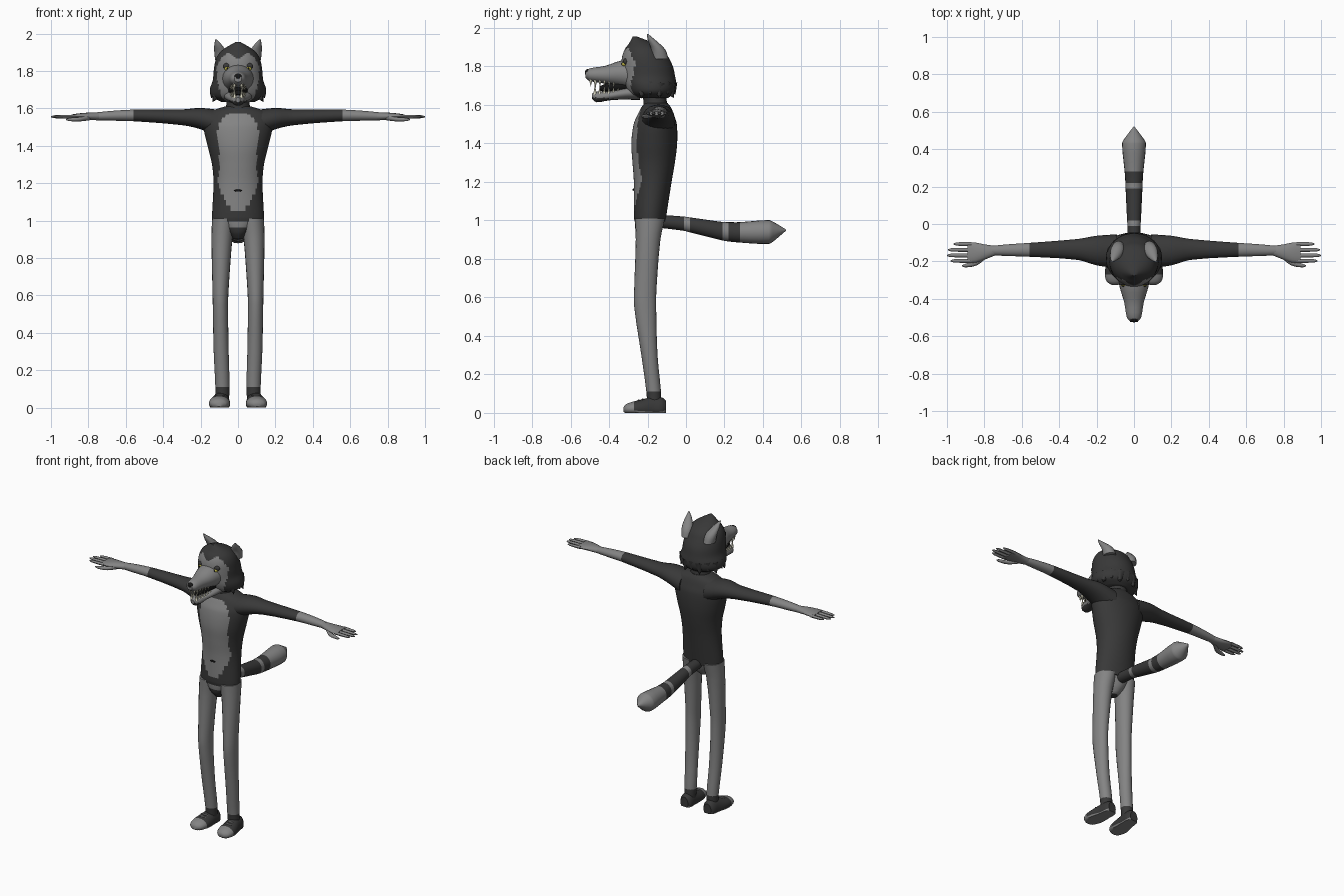
import bpy, bmesh, math
from mathutils import Vector, Matrix


def material(name, rgb):
    m = bpy.data.materials.new(name)
    m.diffuse_color = (*rgb, 1)
    return m


DARK = material("dark grey fur", (0.04, 0.04, 0.04))
LIGHT = material("light grey fur", (0.23, 0.23, 0.23))
BLACK = material("black", (0.008, 0.008, 0.008))
CREAM = material("cream teeth", (0.72, 0.70, 0.55))
YELLOW = material("yellow eyes", (0.50, 0.45, 0.06))


def finish(name, bm, mats, rule=None):
    bmesh.ops.recalc_face_normals(bm, faces=bm.faces)
    for f in bm.faces:
        f.material_index = int(rule(f.calc_center_median())) if rule else 0
    me = bpy.data.meshes.new(name)
    bm.to_mesh(me)
    bm.free()
    for m in mats:
        me.materials.append(m)
    ob = bpy.data.objects.new(name, me)
    bpy.context.collection.objects.link(ob)
    bpy.context.view_layer.objects.active = ob
    ob.select_set(True)
    bpy.ops.object.shade_smooth_by_angle(angle=math.radians(45))
    ob.select_set(False)


def refine(rings, sub):
    """Smoothly interpolate rings (t, a, b, ra, rb) along t."""
    n, out = len(rings), []

    def slope(i, k):
        p, q = rings[max(i - 1, 0)], rings[min(i + 1, n - 1)]
        return (q[k] - p[k]) / (q[0] - p[0])
    for i in range(n - 1):
        p, q = rings[i], rings[i + 1]
        h = q[0] - p[0]
        for s in range(sub):
            u = s / sub
            v = [p[0] + h * u]
            for k in range(1, 5):
                v.append((2*u**3 - 3*u*u + 1) * p[k] + (u**3 - 2*u*u + u) * h * slope(i, k)
                         + (3*u*u - 2*u**3) * q[k] + (u**3 - u*u) * h * slope(i + 1, k))
            out.append(v)
    return out + [rings[-1]]


def loft(name, axis, rings, mats, rule=None, sides=16, sub=3, mirror=1, floor=None):
    bm, loops = bmesh.new(), []
    for t, a, b, ra, rb in refine(rings, sub):
        loop = []
        for i in range(sides):
            w = 2 * math.pi * i / sides
            p, q = a + ra * math.cos(w), b + rb * math.sin(w)
            co = {"x": (t, p, q), "y": (p, t, q), "z": (p, q, t)}[axis]
            z = co[2] if floor is None else max(co[2], floor)
            loop.append(bm.verts.new((co[0] * mirror, co[1], z)))
        loops.append(loop)
    for l0, l1 in zip(loops, loops[1:]):
        for i in range(sides):
            j = (i + 1) % sides
            bm.faces.new((l0[i], l0[j], l1[j], l1[i]))
    bm.faces.new(loops[0])
    bm.faces.new(loops[-1])
    finish(name, bm, mats, rule)


def ball(name, loc, size, mat):
    bm = bmesh.new()
    bmesh.ops.create_uvsphere(bm, u_segments=14, v_segments=8, radius=1,
                              matrix=Matrix.Translation(loc) @ Matrix.Diagonal((*size, 1)))
    finish(name, bm, [mat])


def spikes(name, items, mat):
    """Cones from base to tip, joined as one part."""
    bm = bmesh.new()
    for base, tip, r in items:
        base, tip = Vector(base), Vector(tip)
        d = tip - base
        rot = d.to_track_quat("Z", "Y").to_matrix().to_4x4()
        bmesh.ops.create_cone(bm, cap_ends=True, segments=8, radius1=r, radius2=0.0005,
                              depth=d.length, matrix=Matrix.Translation((base + tip) / 2) @ rot)
    finish(name, bm, [mat])


def profile(x, pts):
    """Piecewise linear lookup."""
    for (x0, y0), (x1, y1) in zip(pts, pts[1:]):
        if x0 <= x <= x1:
            return y0 + (y1 - y0) * (x - x0) / (x1 - x0)
    return -1


# torso with light belly
BELLY = [(1.04, 0.02), (1.08, 0.055), (1.13, 0.08), (1.22, 0.112), (1.27, 0.098),
         (1.35, 0.10), (1.47, 0.115), (1.53, 0.095), (1.575, 0.05)]
loft("torso", "z", [(0.995, 0, -0.187, 0.137, 0.080), (1.02, 0, -0.187, 0.139, 0.084),
                    (1.20, 0, -0.173, 0.131, 0.098), (1.30, 0, -0.168, 0.139, 0.110),
                    (1.40, 0, -0.165, 0.163, 0.119), (1.50, 0, -0.160, 0.185, 0.112),
                    (1.55, 0, -0.157, 0.182, 0.094), (1.585, 0, -0.155, 0.145, 0.078),
                    (1.61, 0, -0.155, 0.07, 0.06)], [DARK, LIGHT],
     lambda c: c.y < -0.19 and abs(c.x) < profile(c.z, BELLY), sides=64, sub=6)
ball("navel", (0, -0.2735, 1.16), (0.022, 0.004, 0.006), BLACK)
loft("neck", "z", [(1.56, 0, -0.16, 0.085, 0.07), (1.62, 0, -0.16, 0.062, 0.06),
                   (1.72, 0, -0.18, 0.07, 0.07)], [DARK])
loft("pelvis", "z", [(0.90, 0, -0.20, 0.025, 0.03), (0.94, 0, -0.195, 0.06, 0.065),
                     (1.01, 0, -0.187, 0.12, 0.08)], [LIGHT, DARK],
     lambda c: c.z < 0.955 and c.y < -0.2, sides=24)

for s, side in ((1, "right"), (-1, "left")):
    # arms and hands
    loft(side + "_arm", "x", [(0.09, -0.145, 1.515, 0.09, 0.075), (0.20, -0.142, 1.545, 0.079, 0.057),
                              (0.30, -0.136, 1.552, 0.056, 0.042), (0.56, -0.138, 1.562, 0.037, 0.031),
                              (0.68, -0.14, 1.56, 0.031, 0.026), (0.76, -0.142, 1.557, 0.025, 0.021)],
         [DARK, LIGHT], lambda c: abs(c.x) > 0.56, sides=20, mirror=s)
    loft(side + "_palm", "x", [(0.74, -0.142, 1.557, 0.025, 0.021), (0.80, -0.150, 1.557, 0.041, 0.020),
                               (0.85, -0.153, 1.557, 0.054, 0.016), (0.89, -0.153, 1.556, 0.052, 0.011)],
         [LIGHT], mirror=s)
    for i, (y, tip) in enumerate([(-0.107, 0.965), (-0.138, 0.995), (-0.168, 1.0), (-0.197, 0.98)]):
        loft(f"{side}_finger_{i + 1}", "x", [(0.87, y, 1.556, 0.011, 0.010), (tip - 0.02, y, 1.555, 0.009, 0.008),
                                             (tip, y, 1.555, 0.003, 0.003)], [LIGHT], sides=8, mirror=s)
    loft(side + "_thumb", "x", [(0.79, -0.165, 1.55, 0.018, 0.014), (0.84, -0.205, 1.542, 0.016, 0.012),
                                (0.90, -0.222, 1.54, 0.010, 0.009), (0.92, -0.224, 1.54, 0.003, 0.003)],
         [LIGHT], sides=10, mirror=s)
    # legs with dark cuffs
    loft(side + "_leg", "z", [(0.03, 0.085, -0.165, 0.036, 0.036), (0.11, 0.083, -0.168, 0.038, 0.038),
                              (0.30, 0.090, -0.190, 0.040, 0.042), (0.55, 0.094, -0.212, 0.041, 0.057),
                              (0.65, 0.093, -0.211, 0.044, 0.058), (0.90, 0.086, -0.197, 0.056, 0.064),
                              (1.01, 0.075, -0.187, 0.064, 0.078)], [LIGHT, DARK],
         lambda c: c.z < 0.11, sides=20, mirror=s)
    # shoes: light toe cap and sole, dark upper
    loft(side + "_shoe", "y", [(-0.325, 0.102, 0.018, 0.018, 0.012), (-0.31, 0.102, 0.02, 0.042, 0.026),
                               (-0.27, 0.100, 0.022, 0.056, 0.038), (-0.22, 0.096, 0.022, 0.054, 0.050),
                               (-0.17, 0.090, 0.022, 0.046, 0.063), (-0.125, 0.087, 0.022, 0.042, 0.058),
                               (-0.105, 0.087, 0.025, 0.028, 0.040)], [DARK, LIGHT],
         lambda c: c.y < -0.262 or c.z < 0.008, sides=24, mirror=s, floor=0)
    for i, y in enumerate((-0.245, -0.225)):
        ball(f"{side}_lace_{i + 1}", (s * 0.097, y, 0.065 + i * 0.006), (0.028, 0.006, 0.004), LIGHT)
    # ears
    loft(side + "_ear", "z", [(1.84, 0.083, -0.135, 0.036, 0.044), (1.89, 0.090, -0.145, 0.036, 0.036),
                              (1.935, 0.105, -0.177, 0.022, 0.021), (1.968, 0.118, -0.20, 0.004, 0.004)],
         [LIGHT], mirror=s)
    # eyes with dark surrounds
    ball(side + "_eye_patch", (s * 0.059, -0.314, 1.825), (0.023, 0.014, 0.017), DARK)
    ball(side + "_eye", (s * 0.058, -0.320, 1.812), (0.015, 0.014, 0.011), YELLOW)
    ball(side + "_pupil", (s * 0.057, -0.331, 1.812), (0.005, 0.005, 0.006), BLACK)

# tail with light bands and tip
loft("tail", "y", [(-0.13, 0, 0.995, 0.035, 0.034), (-0.01, 0, 0.983, 0.035, 0.037),
                   (0.02, 0, 0.977, 0.037, 0.039), (0.19, 0, 0.944, 0.045, 0.048),
                   (0.22, 0, 0.941, 0.046, 0.050), (0.28, 0, 0.938, 0.050, 0.053),
                   (0.43, 0, 0.940, 0.064, 0.062), (0.455, 0, 0.942, 0.052, 0.050),
                   (0.52, 0, 0.950, 0.003, 0.003)], [DARK, LIGHT],
     lambda c: -0.01 < c.y < 0.02 or 0.19 < c.y < 0.22 or c.y > 0.28, sides=20)

# head: dark mane around a light face with a pointed hairline
FACE = [(1.63, 0.06), (1.68, 0.095), (1.75, 0.112), (1.82, 0.115), (1.87, 0.09), (1.90, 0.05)]
loft("head", "z", [(1.635, 0, -0.18, 0.09, 0.085), (1.66, 0, -0.18, 0.14, 0.118),
                   (1.70, 0, -0.185, 0.150, 0.135), (1.75, 0, -0.195, 0.135, 0.138),
                   (1.80, 0, -0.202, 0.130, 0.134), (1.85, 0, -0.212, 0.122, 0.120),
                   (1.89, 0, -0.218, 0.104, 0.100), (1.92, 0, -0.230, 0.072, 0.066),
                   (1.955, 0, -0.265, 0.012, 0.012)], [DARK, LIGHT],
     lambda c: c.y < -0.235 and abs(c.x) < profile(c.z, FACE) and c.z < 1.862 + 0.7 * abs(c.x),
     sides=56, sub=5)

# ragged locks along the mane's lower edge
locks = []
for i in range(11):
    w = math.radians(-25 + 230 * i / 10)
    x, y = math.cos(w), math.sin(w)
    locks.append(((0.115 * x, -0.18 + 0.10 * y, 1.70),
                  (0.145 * x, -0.18 + 0.125 * y, 1.635 + 0.02 * (i % 2)), 0.04))
spikes("mane_locks", locks, DARK)

# muzzle, nose and open jaw
loft("muzzle", "y", [(-0.523, 0, 1.757, 0.020, 0.016), (-0.50, 0, 1.757, 0.038, 0.033),
                     (-0.42, 0, 1.757, 0.052, 0.046), (-0.34, 0, 1.762, 0.076, 0.068),
                     (-0.25, 0, 1.755, 0.092, 0.085)], [LIGHT], sides=24)
ball("nose", (0, -0.512, 1.768), (0.022, 0.014, 0.018), BLACK)
loft("lower_jaw", "y", [(-0.488, 0, 1.645, 0.012, 0.014), (-0.465, 0, 1.642, 0.032, 0.028),
                        (-0.40, 0, 1.648, 0.044, 0.024), (-0.32, 0, 1.660, 0.066, 0.032),
                        (-0.24, 0, 1.67, 0.082, 0.045)], [LIGHT, DARK],
     lambda c: c.z < 1.632 + 0.1 * max(0, -c.y - 0.4), sides=24)
loft("mouth_lining", "y", [(-0.45, 0, 1.685, 0.018, 0.012), (-0.38, 0, 1.695, 0.036, 0.03),
                           (-0.30, 0, 1.70, 0.055, 0.035)], [BLACK])
upper, lower = [], []
for s in (1, -1):
    for i in range(6):
        y = -0.495 + 0.024 * i
        x = s * (0.018 + 0.004 * i)
        upper.append(((x, y, 1.735), (x, y, 1.682 if i == 1 else 1.697), 0.010))
        lower.append(((x, y + 0.022, 1.655), (x, y + 0.022, 1.705 if i == 0 else 1.69), 0.009))
spikes("upper_teeth", upper, CREAM)
spikes("lower_teeth", lower, CREAM)
